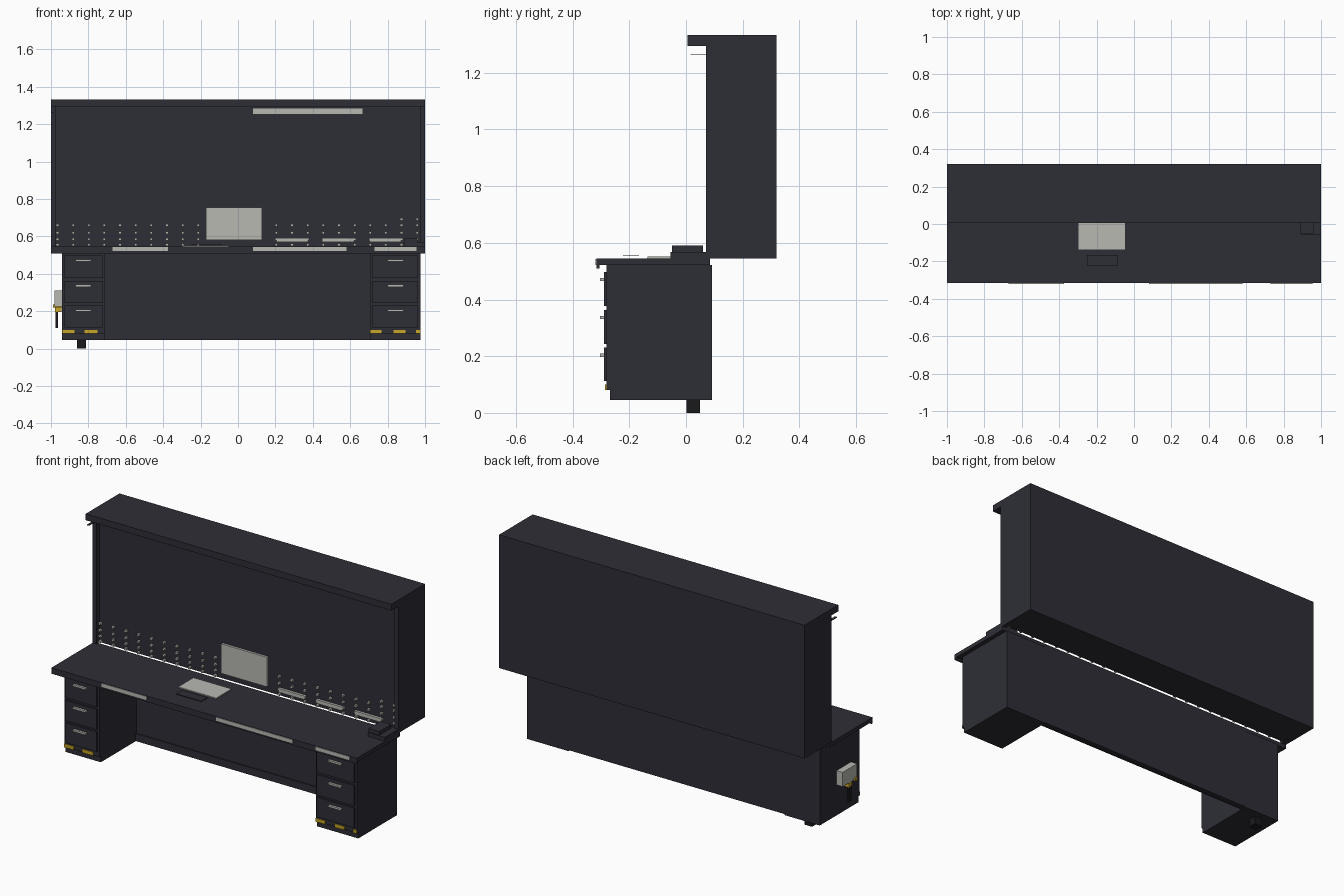
import bpy, bmesh

old = bpy.data.objects.get("Cube")
if old:
    bpy.data.objects.remove(old, do_unlink=True)


def material(name, rgb):
    m = bpy.data.materials.new(name)
    m.use_nodes = True
    color = (*rgb, 1)
    m.diffuse_color = color
    m.node_tree.nodes["Principled BSDF"].inputs["Base Color"].default_value = color
    return m


DARK = material("dark slate", (0.027, 0.027, 0.037))
LIGHT = material("light grey", (0.48, 0.48, 0.45))
YELLOW = material("warning yellow", (0.58, 0.38, 0.02))
BLACK = material("black rubber", (0.01, 0.01, 0.012))


def boxes(name, mat, spans):
    """One object made of boxes, each given as x, y and z spans."""
    bm = bmesh.new()
    for spans_xyz in spans:
        verts = bmesh.ops.create_cube(bm, size=1)["verts"]
        for v in verts:
            for axis, (low, high) in enumerate(spans_xyz):
                v.co[axis] = low if v.co[axis] < 0 else high
    mesh = bpy.data.meshes.new(name)
    bm.to_mesh(mesh)
    bm.free()
    mesh.materials.append(mat)
    obj = bpy.data.objects.new(name, mesh)
    bpy.context.collection.objects.link(obj)
    return obj


def box(name, mat, x, y, z):
    return boxes(name, mat, [(x, y, z)])


# Upper hutch: recessed back board, side walls and overhanging roof
HUTCH_Z = (0.545, 1.296)
box("hutch_body", DARK, (-0.976, 0.976), (0.1, 0.32), HUTCH_Z)
for side, x in (("right", (-1, -0.975)), ("left", (0.975, 1))):
    box(side + "_hutch_wall", DARK, x, (0.07, 0.32), HUTCH_Z)
box("hutch_roof", DARK, (-1, 1), (0.005, 0.32), (1.295, 1.333))
box("roof_bracket", DARK, (-1, -0.985), (0.015, 0.07), (1.262, 1.265))
box("lamp_strip", LIGHT, (0.08, 0.665), (0.094, 0.101), (1.255, 1.285))

# Pegs in columns along the back board
pegs = []
for i in range(24):
    x = -0.965 + i * 0.0836
    rows = [0.555, 0.585, 0.62, 0.66]
    if i > 21:
        rows.append(0.692)
    if -0.18 < x < 0.14:
        continue
    for z in rows:
        pegs.append(((x - 0.007, x + 0.007), (0.085, 0.101), (z - 0.006, z + 0.006)))
boxes("board_pegs", LIGHT, pegs)
boxes("board_trays", LIGHT, [((x, x + 0.17), (0.085, 0.101), (0.57, 0.592))
                             for x in (0.205, 0.45, 0.702)])
box("wall_screen", LIGHT, (-0.17, 0.128), (0.086, 0.101), (0.58, 0.755))

# Work surface with front lip and label plates
box("desktop", DARK, (-1, 1), (-0.316, 0.085), (0.521, 0.545))
box("desktop_lip", DARK, (-1, 1), (-0.316, -0.306), (0.51, 0.522))
boxes("edge_plates", LIGHT, [(x, (-0.32, -0.315), (0.522, 0.543))
                             for x in ((-0.67, -0.375), (0.08, 0.58), (0.73, 0.955))])

# Things on the desk
box("document_pad", LIGHT, (-0.297, -0.048), (-0.135, 0.008), (0.545, 0.551))
box("keyboard", DARK, (-0.25, -0.085), (-0.222, -0.165), (0.553, 0.556))
boxes("corner_device", DARK, [
    ((0.89, 1), (-0.055, 0.08), (0.545, 0.568)),
    ((0.89, 0.96), (-0.05, 0.06), (0.566, 0.59)),
])

# Drawer pedestals with recessed plinths, drawers and handles
for side, x0, x1, grip in (("right", -0.94, -0.71, -0.87), ("left", 0.705, 0.975, 0.8)):
    boxes(side + "_pedestal", DARK, [
        ((x0, x1), (-0.28, 0.092), (0.08, 0.522)),
        ((x0, x1), (-0.268, 0.092), (0.045, 0.08)),
    ])
    drawers, handles = [], []
    for low, high in ((0.112, 0.23), (0.243, 0.363), (0.377, 0.497)):
        drawers.append(((x0 + 0.012, x1 - 0.012), (-0.29, -0.279), (low, high)))
        z = high - 0.032
        handles.append(((grip, grip + 0.085), (-0.303, -0.289), (z, z + 0.011)))
    boxes(side + "_drawers", DARK, drawers)
    boxes(side + "_handles", LIGHT, handles)

boxes("floor_warning_strips", YELLOW, [
    (x, (-0.286, -0.279), (0.08, 0.1))
    for x in ((-0.938, -0.875), (-0.82, -0.75), (0.706, 0.768), (0.832, 0.895), (0.953, 0.975))])

# Modesty panel and base board between the pedestals
box("back_panel", DARK, (-0.715, 0.71), (0.065, 0.09), (0.05, 0.522))
box("base_board", DARK, (-0.715, 0.71), (0.058, 0.066), (0.046, 0.09))

# Foot under the right pedestal
box("foot", BLACK, (-0.86, -0.812), (0.002, 0.05), (0, 0.046))

# Wall box with valve and hose on the right side
box("side_box", LIGHT, (-0.98, -0.939), (-0.2, -0.065), (0.225, 0.31))
boxes("side_valve", YELLOW, [
    ((-0.99, -0.939), (-0.19, -0.17), (0.22, 0.237)),
    ((-0.978, -0.945), (-0.155, -0.125), (0.197, 0.224)),
])
box("side_hose", BLACK, (-0.977, -0.962), (-0.15, -0.13), (0.11, 0.205))
